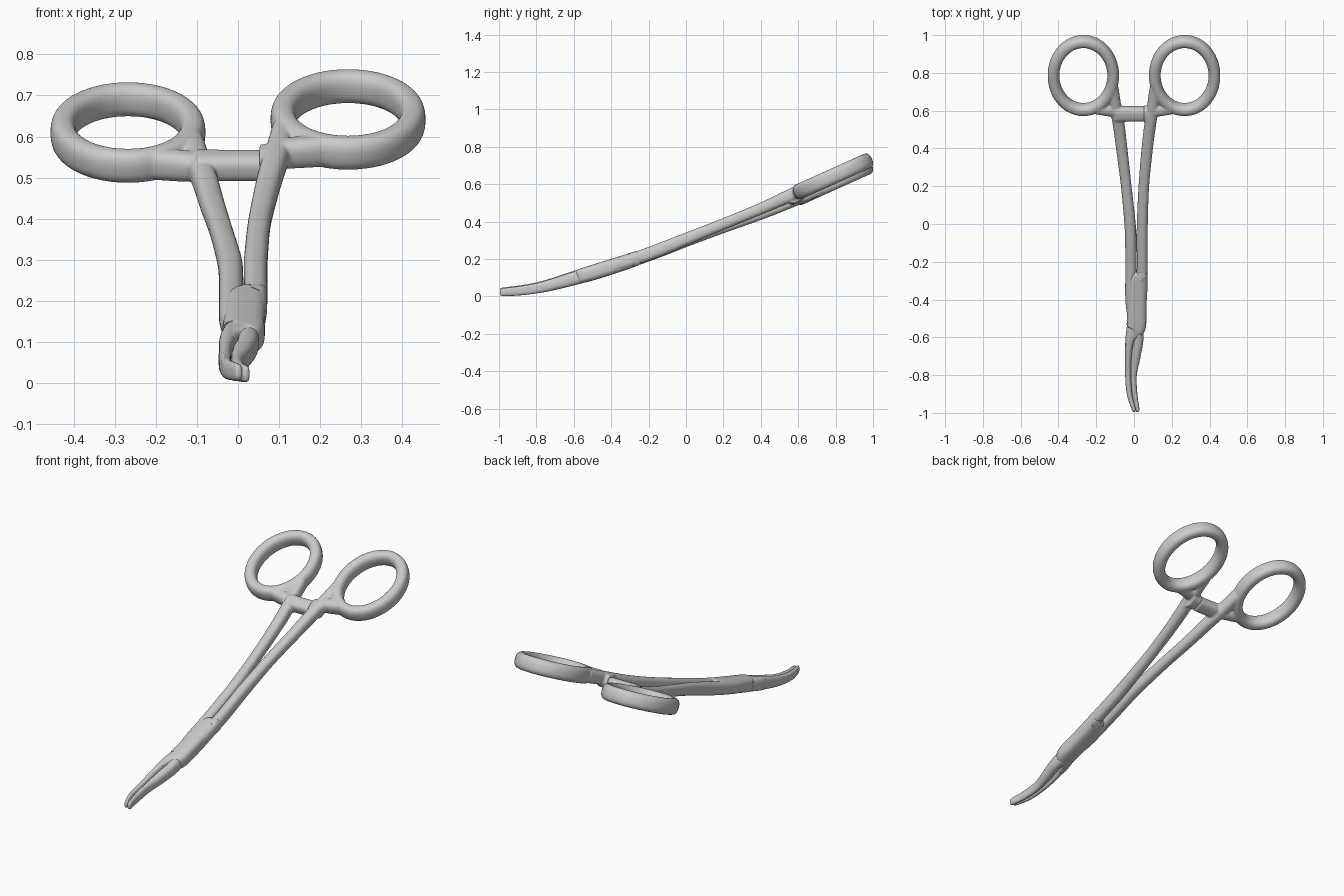
import bpy, bmesh, math
from mathutils import Vector

if "Cube" in bpy.data.objects:
    bpy.data.objects.remove(bpy.data.objects["Cube"])

# side profile of the whole instrument: (y, z)
SPINE = [(-1.0, .023), (-.8, .045), (-.6, .097), (-.4, .157), (-.2, .225), (0, .302),
         (.2, .378), (.4, .455), (.6, .542), (.8, .632), (1.0, .722), (1.2, .81)]


def spine_z(y):
    i = max(0, min(len(SPINE) - 2, int((y + 1) / .2)))
    p = [SPINE[max(0, min(len(SPINE) - 1, i + k))][1] for k in (-1, 0, 1, 2)]
    return catmull(p, (y - SPINE[i][0]) / .2)


def catmull(p, t):
    a, b, c, d = p
    return .5 * (2*b + (c - a)*t + (2*a - 5*b + 4*c - d)*t*t + (3*b - a - 3*c + d)*t**3)


def lift(y, side):
    # the two halves sit slightly above / below each other toward the rings
    t = max(0, min(1, (y + .2) / .8))
    return side * (.002 + .014 * t * t * (3 - 2 * t))


def refine(keys, n=8):
    out = []
    for i in range(len(keys) - 1):
        q = [keys[max(0, min(len(keys) - 1, i + k))] for k in (-1, 0, 1, 2)]
        out += [[catmull([r[j] for r in q], s / n) for j in range(4)] for s in range(n)]
    return out + [list(keys[-1])]


def sweep(bm, pts, side, closed=False, power=2.5, n=24):
    """Sweep a rounded section along (x, y, half width, half thickness) points."""
    pos = [Vector((x, y, spine_z(y) + lift(y, side))) for x, y, w, h in pts]
    rings, m = [], len(pts)
    for i, (x, y, w, h) in enumerate(pts):
        if closed:
            tan = pos[(i + 1) % m] - pos[i - 1]
        else:
            tan = pos[min(i + 1, m - 1)] - pos[max(i - 1, 0)]
        up = Vector((0, -(spine_z(y + .03) - spine_z(y - .03)) / .06, 1)).normalized()
        across = tan.normalized().cross(up).normalized()
        ring = []
        for k in range(n):
            a = 2 * math.pi * k / n
            c, s = math.cos(a), math.sin(a)
            u = math.copysign(abs(c) ** (2 / power), c) * w
            v = math.copysign(abs(s) ** (2 / power), s) * h
            ring.append(bm.verts.new(pos[i] + across * u + up * v))
        rings.append(ring)
    for i in range(m if closed else m - 1):
        a, b = rings[i], rings[(i + 1) % m]
        for k in range(n):
            bm.faces.new((a[k], a[(k + 1) % n], b[(k + 1) % n], b[k]))
    if not closed:
        bm.faces.new(rings[0])
        bm.faces.new(rings[-1])


def finish(bm, name):
    bmesh.ops.recalc_face_normals(bm, faces=bm.faces[:])
    me = bpy.data.meshes.new(name)
    bm.to_mesh(me)
    bm.free()
    ob = bpy.data.objects.new(name, me)
    bpy.context.collection.objects.link(ob)
    for f in me.polygons:
        f.use_smooth = True
    return ob


def make_half(name, side, shank, bar):
    bm = bmesh.new()
    # jaw and shank
    sweep(bm, refine(shank), side)
    # finger ring
    loop = []
    for i in range(72):
        a = 2 * math.pi * i / 72
        loop.append((side * .268 + .158 * math.cos(a), .786 + .18 * math.sin(a), .031, .042))
    sweep(bm, loop, side, closed=True)
    # web filling the corner between ring and shank
    sweep(bm, refine([(side * .085, .595, .03, .034), (side * .14, .607, .034, .038),
                      (side * .2, .614, .03, .038)]), side)
    # ratchet bar
    sweep(bm, refine(bar), side * .3, power=3)
    ob = finish(bm, name)
    # fuse everything into one forged body
    rm = ob.modifiers.new("fuse", 'REMESH')
    rm.mode = 'VOXEL'
    rm.voxel_size = .005
    rm.use_smooth_shade = True
    sm = ob.modifiers.new("soften", 'SMOOTH')
    sm.factor = .5
    sm.iterations = 6


# half with the left ring, crossing to the right jaw
make_half("left_ring_half", -1, [
    (.021, -.995, .006, .014), (.018, -.98, .011, .022), (.004, -.9, .014, .025),
    (-.001, -.8, .016, .028), (.010, -.7, .025, .032), (.024, -.6, .027, .036),
    (.006, -.5, .038, .036), (-.012, -.4, .034, .035), (-.016, -.25, .030, .035),
    (-.017, -.1, .030, .035), (-.021, 0, .030, .033), (-.041, .2, .028, .030),
    (-.065, .4, .030, .031), (-.080, .52, .031, .034), (-.098, .62, .031, .036),
    (-.110, .72, .028, .036)],
    [(-.1, .583, .042, .035), (-.02, .583, .040, .034), (.058, .583, .040, .034)])

# half with the right ring, crossing to the left jaw
make_half("right_ring_half", 1, [
    (.004, -.995, .006, .014), (-.001, -.98, .011, .022), (-.024, -.9, .014, .025),
    (-.031, -.8, .016, .028), (-.030, -.7, .017, .032), (-.020, -.6, .025, .036),
    (.010, -.5, .040, .036), (.036, -.4, .032, .035), (.043, -.25, .029, .035),
    (.043, -.1, .029, .035), (.044, 0, .029, .033), (.052, .2, .028, .030),
    (.070, .4, .030, .031), (.085, .52, .031, .034), (.100, .62, .031, .036),
    (.110, .72, .028, .036)],
    [(.052, .583, .043, .037), (.08, .583, .044, .038), (.11, .583, .045, .038)])

# box joint plate spanning both halves, running out into the left jaw
bm = bmesh.new()
sweep(bm, refine([(.043, -.25, .027, .035), (.038, -.268, .032, .038), (.022, -.285, .045, .039),
                  (.018, -.34, .049, .040), (.015, -.45, .051, .041), (.012, -.54, .051, .040),
                  (.000, -.565, .042, .038), (-.018, -.6, .026, .036), (-.026, -.64, .020, .033)], 5),
      .4, power=3.2, n=32)
finish(bm, "box_joint")
